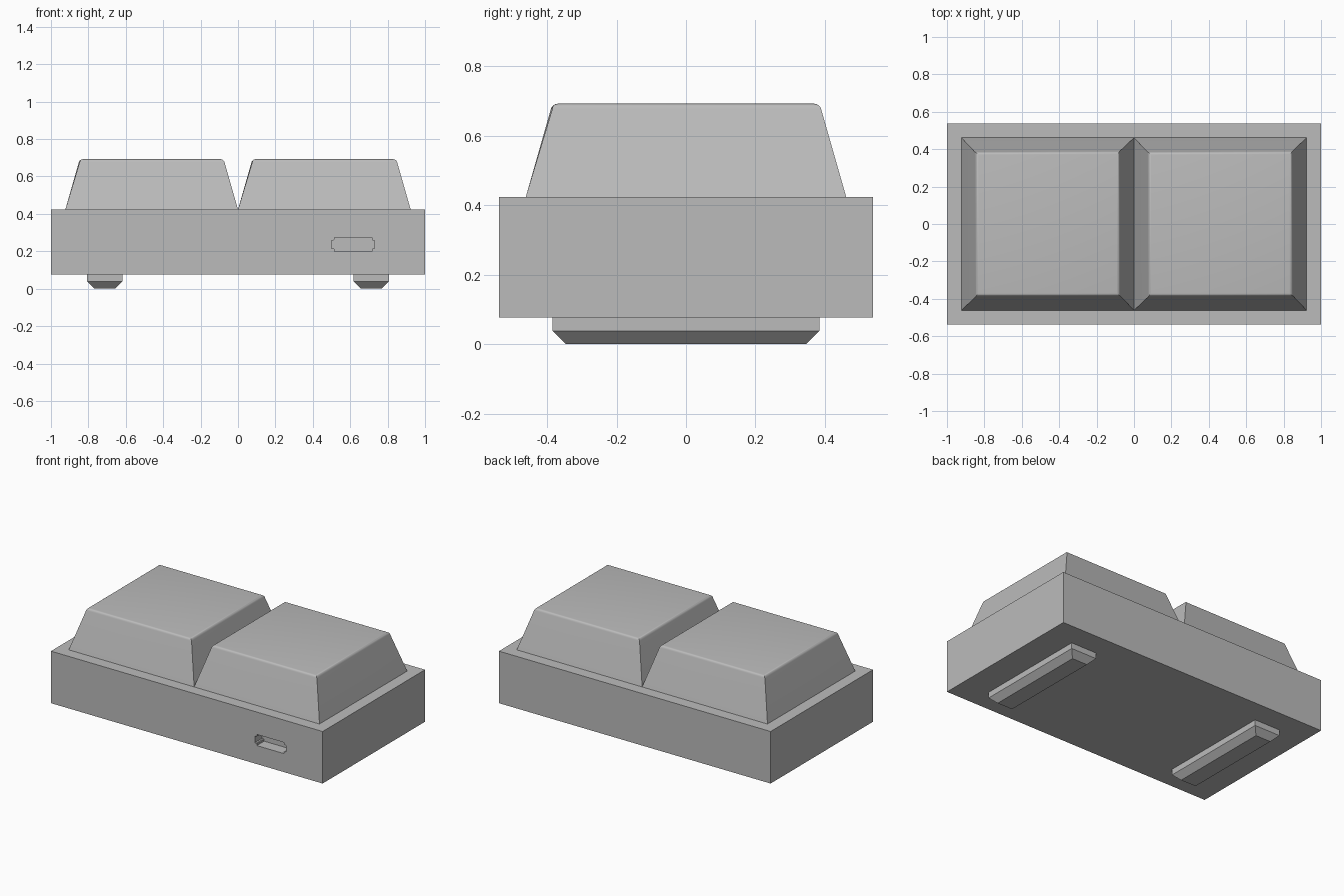
import bpy, bmesh
from mathutils import Vector

old = bpy.data.objects.get("Cube")
if old:
    bpy.data.objects.remove(old, do_unlink=True)

U = 1 / 13  # basic grid unit

grey = bpy.data.materials.new("plain_grey")
grey.use_nodes = True
grey.diffuse_color = (0.5, 0.5, 0.5, 1)
grey.node_tree.nodes["Principled BSDF"].inputs["Base Color"].default_value = (0.5, 0.5, 0.5, 1)


def block(name, center, size, edit=None):
    """Box with its centre and full size, optionally edited before it is stored."""
    bm = bmesh.new()
    bmesh.ops.create_cube(bm, size=1)
    for v in bm.verts:
        v.co = Vector(center) + v.co * Vector(size)
    if edit:
        edit(bm)
    mesh = bpy.data.meshes.new(name)
    bm.to_mesh(mesh)
    bm.free()
    mesh.materials.append(grey)
    obj = bpy.data.objects.new(name, mesh)
    bpy.context.collection.objects.link(obj)
    return obj


def face_towards(bm, sign):
    bm.normal_update()
    return next(f for f in bm.faces if f.normal.z * sign > 0.9)


def taper_cap(bm):
    # Draw the top face in, then round its rim
    top = face_towards(bm, 1)
    mid = top.calc_center_median()
    for v in top.verts:
        for i in (0, 1):
            v.co[i] -= U if v.co[i] > mid[i] else -U
    bmesh.ops.bevel(bm, geom=list(top.edges), offset=0.015, segments=4,
                    profile=0.5, affect='EDGES')


def chamfer_foot(bm):
    rim = list(face_towards(bm, -1).edges)
    bmesh.ops.bevel(bm, geom=rim, offset=U / 2, segments=1, affect='EDGES')


def round_slot(bm):
    rim = [e for e in bm.edges
           if abs(e.verts[0].co.y - e.verts[1].co.y) > 0.01]
    bmesh.ops.bevel(bm, geom=rim, offset=0.015, segments=5, affect='EDGES')


# Case with the port recess in the front wall
case_top = 5.5 * U
case = block("case", (0, 0, (U + case_top) / 2), (2, 14 * U, case_top - U))
slot = block("port_cutter", (8 * U, -7 * U, 0.237), (0.23, 2 * U, 0.074), round_slot)
slot.hide_render = True
slot.hide_set(True)
cut = case.modifiers.new("port_recess", 'BOOLEAN')
cut.operation = 'DIFFERENCE'
cut.solver = 'EXACT'
cut.object = slot

# Two keycaps and two rubber feet
for side, sign in (("left", 1), ("right", -1)):
    cap = block(side + "_keycap", (sign * 6 * U, 0, (case_top + 9 * U) / 2),
                (12 * U, 12 * U, 9 * U - case_top), taper_cap)
    block(side + "_foot", (sign * 0.712, 0, U / 2), (2.45 * U, 10 * U, U), chamfer_foot)
    bpy.ops.object.select_all(action='DESELECT')
    cap.select_set(True)
    bpy.context.view_layer.objects.active = cap
    bpy.ops.object.shade_smooth_by_angle(angle=0.6)
